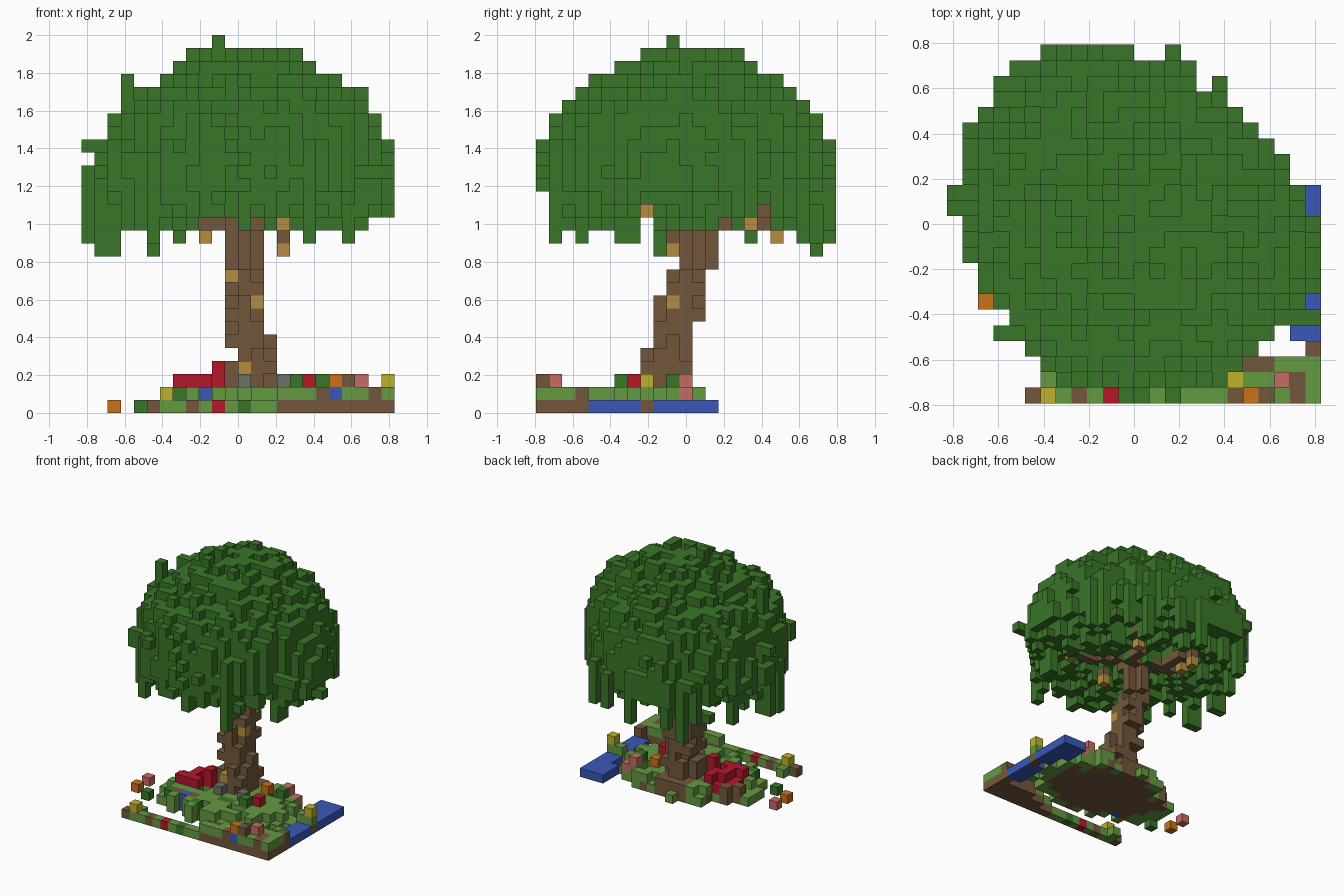
import bpy
import random
from math import hypot

random.seed(7)
if "Cube" in bpy.data.objects:
    bpy.data.objects.remove(bpy.data.objects["Cube"], do_unlink=True)

SIZE = 2 / 29            # edge of one block
NX, NY = 24, 23          # blocks across and deep

COLOURS = {
    "leaf": (.041, .18, .021), "grass": (.13, .32, .053),
    "bark": (.17, .097, .045), "tan": (.47, .265, .053),
    "red": (.45, .009, .024), "blue": (.041, .097, .47),
    "orange": (.58, .17, .009), "pink": (.58, .147, .128),
    "yellow": (.52, .44, .024), "stone": (.145, .17, .132),
}
materials = {}
for name, rgb in COLOURS.items():
    mat = bpy.data.materials.new(name)
    mat.use_nodes = True
    mat.diffuse_color = (*rgb, 1)
    bsdf = mat.node_tree.nodes["Principled BSDF"]
    bsdf.inputs["Base Color"].default_value = (*rgb, 1)
    bsdf.inputs["Roughness"].default_value = .9
    materials[name] = mat

cells = {}               # block position -> (part, colour)


def dot(part, colour, i, j, k):
    cells[i, j, k] = (part, colour)


def box(part, colour, xs, ys, zs, trim=0):
    """Fill an inclusive range of blocks, dropping some upright corners."""
    for i in range(xs[0], xs[1] + 1):
        for j in range(ys[0], ys[1] + 1):
            for k in range(zs[0], zs[1] + 1):
                if i in xs and j in ys and random.random() < trim:
                    continue
                dot(part, colour, i, j, k)


# Leaf crown: a disc per layer with a ragged edge and uneven underside
radii = [11, 11, 11.1, 11.3, 11.7, 11.8, 11.8, 11.6, 11.3, 11,
         10.4, 9.4, 7.9, 6.2, 4.9, 2]
for i in range(NX):
    for j in range(NY):
        y = j - 11
        d = hypot(i - 12.2 + .3 * max(y, 0), y)
        low = random.choices((14, 15, 16, 17), (4, 6, 5, 3))[0]
        if i in (9, 10, 13, 15) or j == 16:
            low = max(low, 15)
        if j in (8, 17):
            low = max(low, 16)
        ragged = random.random() * .7
        lift = random.choice((0, 0, 1))
        for k in range(low, 28):
            limit = radii[k + lift - 13] - ragged - random.random() * .9
            if d < limit:
                dot("leaf_crown", "leaf", i, j, k)

# Hanging leaves and stray twigs
for i, j in ((7, 21), (11, 22), (17, 20), (2, 16), (17, 1), (5, 3),
             (20, 6), (20, 7), (1, 9), (2, 9), (5, 21), (0, 12)):
    box("leaf_crown", "leaf", (i, i), (j, j), (13, 17))
for i, j in ((1, 9), (2, 9), (5, 21)):
    dot("leaf_crown", "leaf", i, j, 12)
dot("leaf_crown", "leaf", 10, 10, 28)
box("leaf_crown", "leaf", (3, 3), (9, 9), (22, 25))
box("leaf_crown", "leaf", (0, 1), (12, 13), (17, 18))
box("leaf_crown", "leaf", (0, 1), (12, 12), (20, 20))
box("leaf_crown", "leaf", (1, 1), (12, 12), (13, 16))
box("leaf_crown", "leaf", (14, 14), (22, 22), (14, 17))
box("leaf_crown", "leaf", (6, 12), (22, 22), (16, 18), .5)
box("leaf_crown", "leaf", (4, 15), (21, 21), (16, 18), .5)
box("leaf_crown", "leaf", (22, 23), (7, 10), (17, 19), .5)
box("leaf_crown", "leaf", (21, 23), (5, 5), (18, 18))

# Grass mound: dirt core, grass rim and a broken grass top
for i in range(NX):
    for j in range(NY):
        d = hypot((i - 13.2) / 8, (j - 7.6) / 5) + random.uniform(-.12, .12)
        if d < 1:
            dot("mound", "bark" if d < .85 else "grass", i, j, 0)
        if d < .9 and random.random() < .9:
            patch = random.random()
            dot("mound", "bark" if patch < .12 else
                "leaf" if patch < .17 else "grass", i, j, 1)
box("mound", "bark", (11, 14), (11, 12), (0, 1))

# Front border: low strip on one side, raised corner on the other
box("border", "grass", (6, 14), (0, 0), (0, 0))
for j, start in enumerate((15, 17, 19, 23)):
    box("border", "bark", (start, 23), (j, j), (0, 0))
    box("border", "grass", (start, 23), (j, j), (1, 1))
for i, j, k in ((5, 0, 0), (8, 0, 0), (22, 0, 1), (18, 0, 1), (23, 3, 1),
                (19, 2, 1), (20, 2, 1), (22, 1, 1), (20, 0, 2), (8, 5, 1)):
    dot("border", "bark", i, j, k)
dot("border", "grass", 6, 1, 0)
dot("border", "leaf", 12, 0, 0)
dot("border", "leaf", 4, 5, 0)

# Pond along the side, with a small post in the gap
box("pond", "blue", (22, 23), (4, 7), (0, 0))
box("pond", "blue", (22, 23), (9, 10), (0, 0))
box("pond", "blue", (21, 23), (11, 13), (0, 0))
dot("border", "bark", 23, 8, 0)
dot("border", "grass", 23, 8, 1)
dot("border", "grass", 22, 8, 1)

# Trunk leaning backwards, with rough corners
for xs, ys, zs in (((12, 14), (8, 11), (0, 4)), ((11, 14), (9, 11), (5, 5)),
                   ((11, 13), (9, 11), (6, 6)), ((11, 13), (9, 12), (7, 8)),
                   ((11, 13), (10, 12), (9, 10)),
                   ((11, 13), (11, 13), (11, 15))):
    box("trunk", "bark", xs, ys, zs, .65)
box("trunk", "bark", (11, 11), (9, 10), (1, 3))
cells.pop((13, 9, 8), None)
for spot in ((11, 10, 10), (13, 10, 8), (12, 8, 3)):
    dot("trunk", "tan", *spot)

# Branches with pale tips below the crown
for i1, j1, k1 in ((9, 18, 13), (15, 10, 13), (15, 16, 14),
                   (18, 8, 15), (8, 15, 14), (10, 8, 15)):
    steps = max(abs(i1 - 12), abs(j1 - 12))
    level = 15 if k1 == 15 else 14
    for s in range(steps + 1):
        i = round(12 + (i1 - 12) * s / steps)
        j = round(12 + (j1 - 12) * s / steps)
        dot("branches", "bark", i, j, level)
        if level == 15 and s > 1:
            cells.pop((i, j, 14), None)
    dot("branches", "tan", i1, j1, k1)
box("branches", "bark", (15, 16), (17, 17), (15, 15))
dot("branches", "bark", 15, 10, 13)
dot("branches", "tan", 15, 10, 12)

# Flowers and stones
box("flowers", "red", (8, 9), (8, 9), (2, 2), .3)
flowers = {
    "red": ((7, 7, 2), (8, 7, 2), (9, 7, 2), (10, 8, 2), (10, 8, 3),
            (8, 10, 1), (9, 10, 2), (17, 7, 2), (10, 0, 0), (7, 9, 1),
            (7, 7, 1), (7, 8, 1)),
    "orange": ((2, 6, 0), (16, 10, 2), (19, 0, 2)),
    "pink": ((2, 8, 0), (18, 11, 2), (19, 11, 1), (21, 1, 2)),
    "yellow": ((6, 0, 1), (18, 1, 1), (23, 8, 2)),
    "blue": ((9, 5, 1), (9, 5, 0), (19, 0, 1)),
    "stone": ((12, 7, 2), (15, 7, 2)),
    "leaf": ((16, 6, 2), (18, 10, 2), (7, 5, 1), (14, 6, 1)),
}
for colour, spots in flowers.items():
    for i, j, k in spots:
        dot("flowers", colour, i, j, k)
        if k == 2:
            cells.setdefault((i, j, 1), ("mound", "grass"))

# Corner order of each outward block face
FACES = {}
for axis in range(3):
    u, v = (axis + 1) % 3, (axis + 2) % 3
    for side in (0, 1):
        loop = []
        for a, b in ((0, 0), (1, 0), (1, 1), (0, 1)):
            corner = [0, 0, 0]
            corner[axis], corner[u], corner[v] = side, a, b
            loop.append(tuple(corner))
        normal = [0, 0, 0]
        normal[axis] = 2 * side - 1
        FACES[tuple(normal)] = loop if side else loop[::-1]


def build(part):
    """Make one mesh from the exposed faces of a part."""
    verts, faces, slots, used = {}, [], [], []
    for pos, (owner, colour) in cells.items():
        if owner != part:
            continue
        if colour not in used:
            used.append(colour)
        for normal, loop in FACES.items():
            if tuple(p + n for p, n in zip(pos, normal)) in cells:
                continue
            corners = [tuple(p + c for p, c in zip(pos, q)) for q in loop]
            faces.append([verts.setdefault(c, len(verts)) for c in corners])
            slots.append(used.index(colour))
    points = [((x - NX / 2) * SIZE, (y - NY / 2) * SIZE, z * SIZE)
              for x, y, z in verts]
    mesh = bpy.data.meshes.new(part)
    mesh.from_pydata(points, [], faces)
    for colour in used:
        mesh.materials.append(materials[colour])
    for poly, slot in zip(mesh.polygons, slots):
        poly.material_index = slot
    obj = bpy.data.objects.new(part, mesh)
    bpy.context.scene.collection.objects.link(obj)


for part in sorted({owner for owner, colour in cells.values()}):
    build(part)
